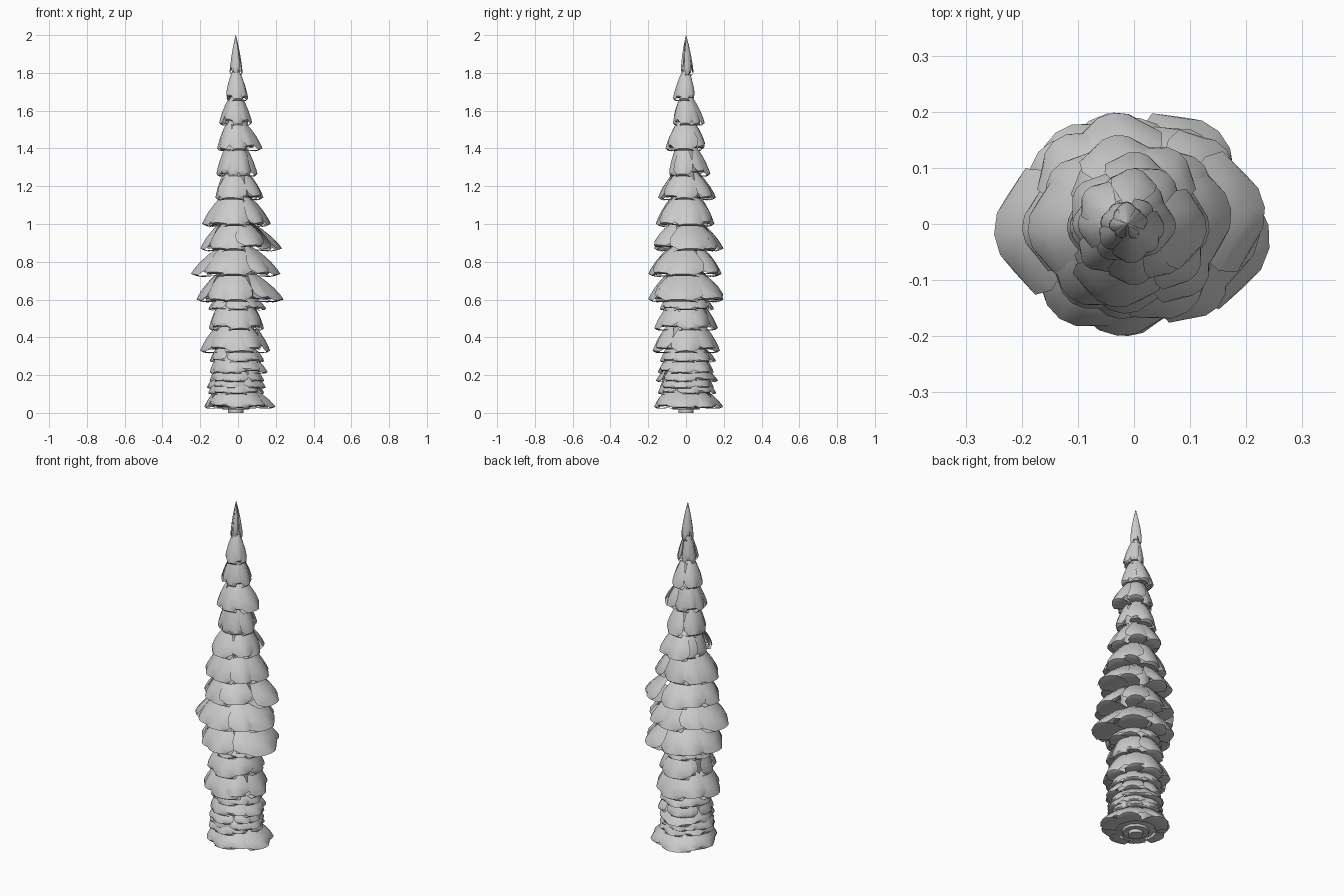
import bpy
import bmesh
import math
import random

random.seed(4)
cube = bpy.data.objects.get("Cube")
if cube:
    bpy.data.objects.remove(cube, do_unlink=True)

grey = bpy.data.materials.new("plain_grey")
grey.use_nodes = True
colour = (0.6, 0.6, 0.6, 1)
grey.diffuse_color = colour
grey.node_tree.nodes["Principled BSDF"].inputs["Base Color"].default_value = colour

AXIS_X = -0.012
HEIGHT = 2.0
# One scale from root to tip and back under: outward share, drop share, width
SCALE_ROWS = [(0, 0, 0.55), (0.36, 0.25, 0.85), (0.68, 0.53, 1), (0.9, 0.78, 0.9),
              (1, 0.93, 0.5), (0.8, 1, 0.75), (0, 0.97, 1)]


def waist(z):
    """Radius of the body between the flared rows of scales."""
    return 0.118 * (1 - (z / HEIGHT) ** 2)


def finish(bm, name, angle):
    mesh = bpy.data.meshes.new(name)
    bm.to_mesh(mesh)
    bm.free()
    mesh.materials.append(grey)
    obj = bpy.data.objects.new(name, mesh)
    bpy.context.collection.objects.link(obj)
    bpy.ops.object.select_all(action='DESELECT')
    obj.select_set(True)
    bpy.context.view_layer.objects.active = obj
    bpy.ops.object.shade_smooth_by_angle(angle=math.radians(angle))


def add_scale(bm, heading, r_top, r_tip, z_top, z_tip, half_angle):
    """One arched scale with a blunt tip and a folded-in underside."""
    drop = z_top - z_tip
    rows = []
    for out, down, width in SCALE_ROWS:
        row = []
        for j in range(5):
            u = j / 2 - 1
            r = (r_top + (r_tip - r_top) * out) * (1 - 0.08 * u * u * out)
            z = z_top - drop * (down + 0.04 * u * u * out)
            a = heading + u * width * half_angle
            row.append(bm.verts.new((AXIS_X + r * math.cos(a), r * math.sin(a), z)))
        rows.append(row)
    for upper, lower in zip(rows, rows[1:]):
        for j in range(4):
            bm.faces.new((upper[j], lower[j], lower[j + 1], upper[j + 1]))


def add_tier(name, z_tip, z_top, r_top, left, right, front, back):
    """Four main scales with four more tucked between them, all uneven."""
    bm = bmesh.new()
    reach = (left - AXIS_X, back, right + AXIS_X, front)
    drop = z_top - z_tip
    for k in range(4):
        heading = k * math.pi / 2
        add_scale(bm, heading + random.uniform(-0.22, 0.22), r_top, reach[k],
                  z_top, z_tip, random.uniform(0.52, 0.72))
        between = (reach[k] + reach[(k + 1) % 4]) / 2
        between = r_top + (between - r_top) * random.uniform(0.85, 1.05)
        add_scale(bm, heading + math.pi / 4 + random.uniform(-0.2, 0.2),
                  r_top * 0.96, between, z_top,
                  z_tip + random.uniform(0.0, 0.15) * drop,
                  random.uniform(0.45, 0.65))
    finish(bm, name, 40)


# Rows of scales: tip height, then reach to +x, -x, front and back
tiers = [
    (0.025, 0.2, 0.18, 0.17, 0.2),
    (0.1, 0.14, 0.16, 0.15, 0.16),
    (0.13, 0.15, 0.165, 0.14, 0.15),
    (0.165, 0.14, 0.15, 0.16, 0.17),
    (0.21, 0.16, 0.15, 0.15, 0.15),
    (0.27, 0.14, 0.15, 0.14, 0.16),
    (0.32, 0.17, 0.2, 0.18, 0.18),
    (0.44, 0.14, 0.155, 0.17, 0.17),
    (0.545, 0.15, 0.16, 0.14, 0.15),
    (0.59, 0.245, 0.22, 0.2, 0.2),
    (0.725, 0.225, 0.25, 0.2, 0.19),
    (0.86, 0.235, 0.2, 0.17, 0.2),
    (0.99, 0.175, 0.19, 0.16, 0.15),
    (1.13, 0.135, 0.12, 0.15, 0.16),
    (1.255, 0.105, 0.115, 0.09, 0.13),
    (1.39, 0.13, 0.11, 0.11, 0.09),
    (1.525, 0.075, 0.1, 0.07, 0.1),
    (1.655, 0.055, 0.06, 0.07, 0.04),
    (1.79, 0.025, 0.045, 0.025, 0.04),
]
for i, (z, right_x, left_x, front, back) in enumerate(tiers):
    last = i == len(tiers) - 1
    z_top = HEIGHT if last else max(tiers[i + 1][0] + 0.02, z + 0.07)
    r_top = 0.001 if last else waist(z_top) * 0.92
    add_tier("scale_row_%02d" % (i + 1), z, z_top, r_top,
             right_x, left_x, front, back)

# Inner body with a stepped underside and a short stalk
profile = [(0.0, 0.0), (0.04, 0.0), (0.04, 0.018), (0.07, 0.018),
           (0.075, 0.03), (0.105, 0.035)]
profile += [(waist(z) * 0.86, z) for z in (0.1, 0.5, 0.9, 1.3, 1.6, 1.8)]
profile.append((0.0, 1.95))
bm = bmesh.new()
verts = [bm.verts.new((AXIS_X + r, 0, z)) for r, z in profile]
edges = [bm.edges.new(pair) for pair in zip(verts, verts[1:])]
bmesh.ops.spin(bm, geom=verts + edges, cent=(AXIS_X, 0, 0), axis=(0, 0, 1),
               angle=math.tau, steps=12, use_merge=True)
bmesh.ops.remove_doubles(bm, verts=bm.verts, dist=0.0005)
bmesh.ops.recalc_face_normals(bm, faces=bm.faces)
finish(bm, "inner_body", 40)
